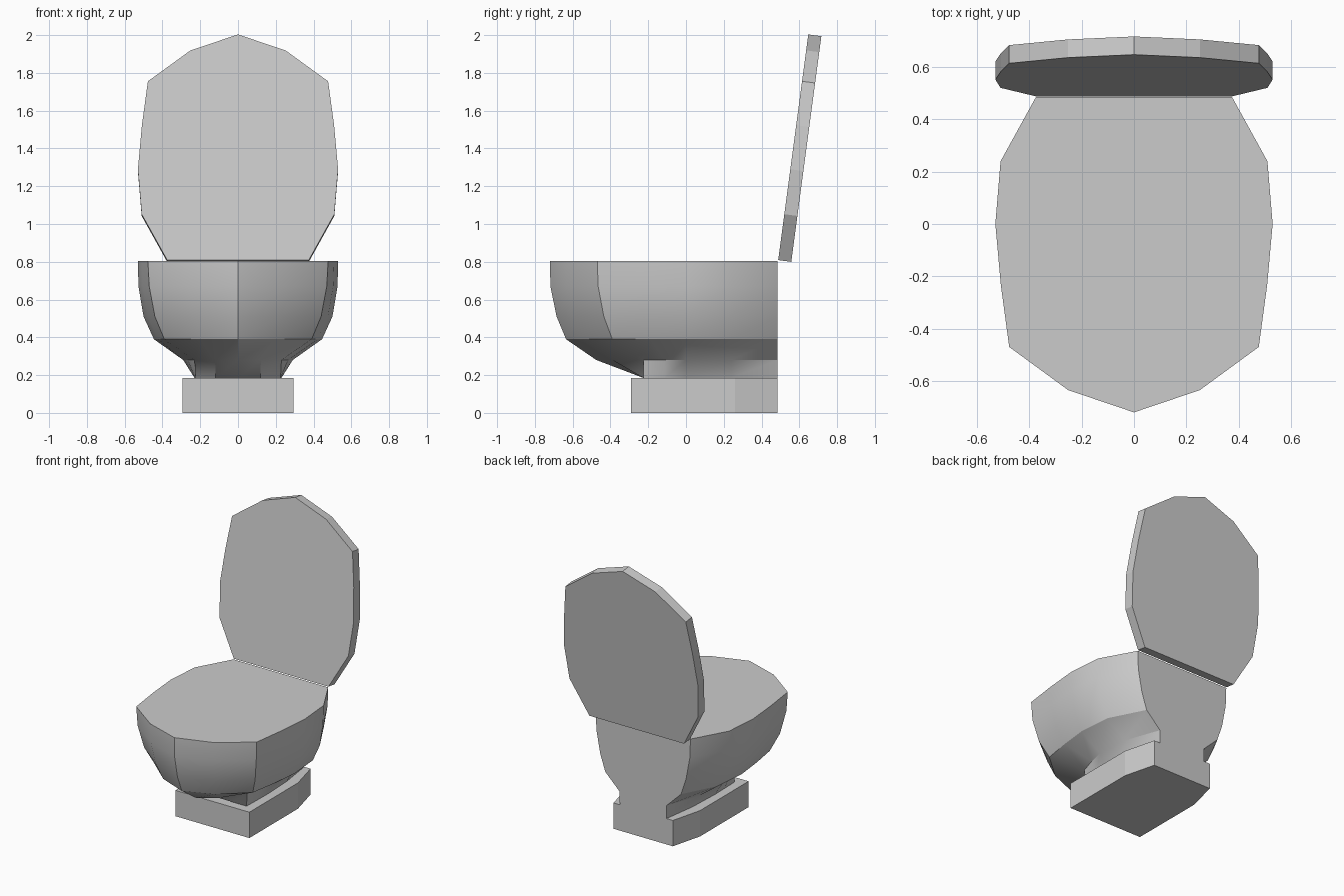
import bpy, bmesh, math

if "Cube" in bpy.data.objects:
    bpy.data.objects.remove(bpy.data.objects["Cube"])

BACK = 0.485


def mirror_loop(half):
    """Close a right-hand half outline (front to back) into a full loop."""
    left = [(-x, y) for x, y in reversed(half) if x > 1e-6]
    return half + left


def outline(tip, cx, cy, wide, rear, back):
    """Bowl outline: front tip, front corner, widest point, rear side, back edge."""
    return mirror_loop([
        (0, tip),
        (0.527 * cx, tip + 0.34 * (cy - tip)),
        (cx, cy),
        (cx + 0.6 * (wide - cx), cy / 2),
        (wide, 0),
        (rear, 0.24),
        (back, BACK)])


def loft(name, rings, smooth=False):
    """Skin a stack of equal-length point loops and cap both ends."""
    bm = bmesh.new()
    loops = [[bm.verts.new(p) for p in ring] for ring in rings]
    n = len(loops[0])
    for a, b in zip(loops, loops[1:]):
        for i in range(n):
            j = (i + 1) % n
            bm.faces.new((a[i], a[j], b[j], b[i]))
    bm.faces.new(loops[0][::-1])
    bm.faces.new(loops[-1])
    bmesh.ops.recalc_face_normals(bm, faces=bm.faces)
    mesh = bpy.data.meshes.new(name)
    bm.to_mesh(mesh)
    bm.free()
    obj = bpy.data.objects.new(name, mesh)
    bpy.context.collection.objects.link(obj)
    if smooth:
        bpy.context.view_layer.objects.active = obj
        obj.select_set(True)
        bpy.ops.object.shade_smooth_by_angle(angle=math.radians(28))
        obj.select_set(False)
    return obj


# Foot block, narrowing toward the back
foot = mirror_loop([(0.293, -0.29), (0.293, 0.26), (0.235, BACK)])
loft("base", [[(x, y, z) for x, y in foot] for z in (0, 0.185)])

# Bowl and neck: z, then outline parameters
levels = [
    (0.185, -0.225, 0.225, -0.225, 0.23, 0.22, 0.185),
    (0.28, -0.475, 0.23, -0.225, 0.29, 0.275, 0.187),
    (0.39, -0.635, 0.39, -0.39, 0.445, 0.425, 0.30),
    (0.51, -0.685, 0.44, -0.435, 0.50, 0.48, 0.34),
    (0.67, -0.718, 0.47, -0.465, 0.527, 0.505, 0.37),
    (0.805, -0.72, 0.477, -0.47, 0.53, 0.51, 0.375)]
loft("bowl", [[(x, y, z) for x, y in outline(*p)] for z, *p in levels], smooth=True)

# Raised lid: the rim outline stood up and leaned back
lean = math.radians(7.6)
s, c = math.sin(lean), math.cos(lean)
rim = outline(*levels[-1][1:])
loft("lid", [[(x, 0.488 + (BACK - y) * s + t * c, 0.809 + (BACK - y) * c - t * s)
              for x, y in rim] for t in (0, 0.07)])
